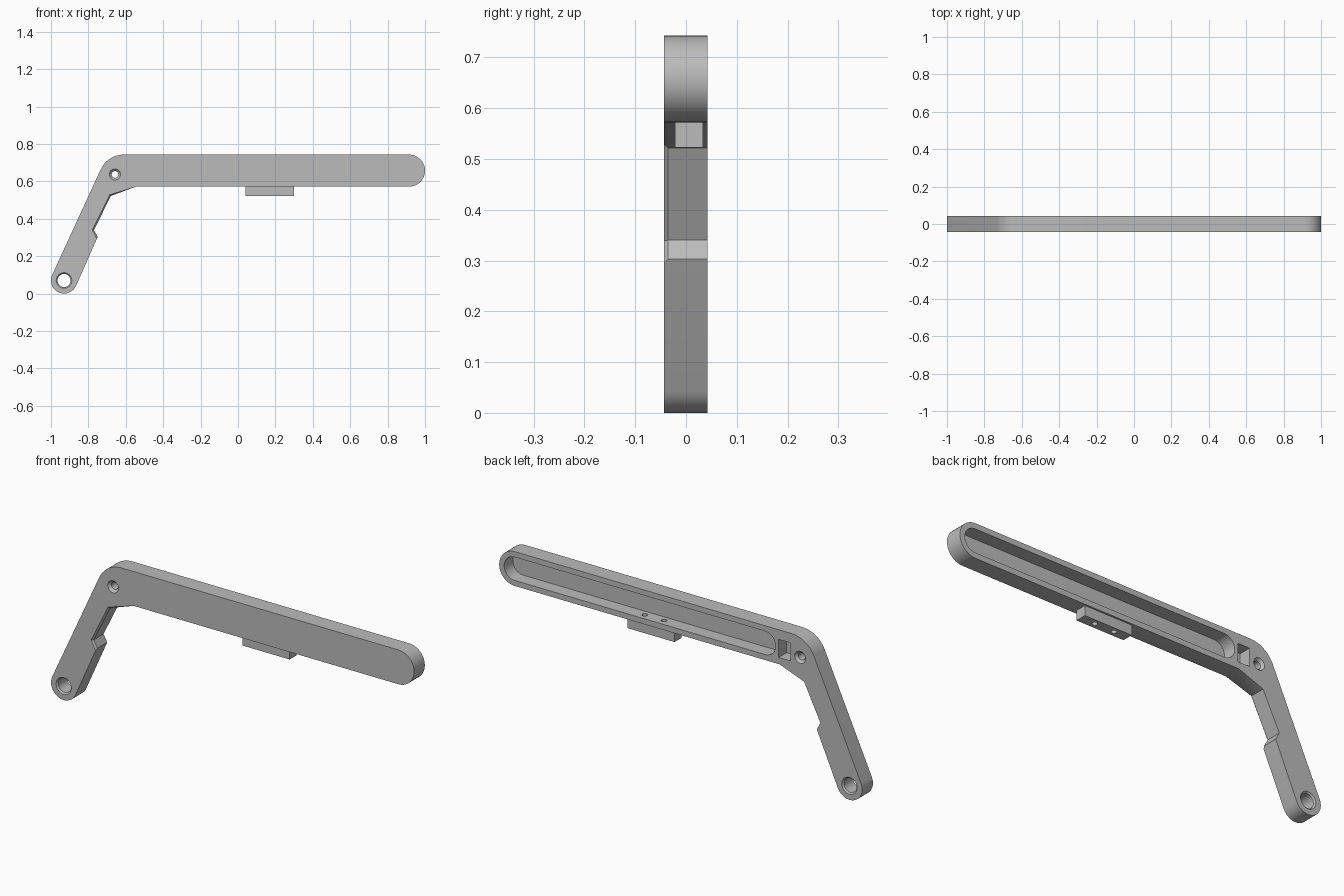
import bpy, bmesh
from math import cos, sin, radians
from mathutils import Vector, Matrix

cube = bpy.data.objects.get("Cube")
if cube:
    bpy.data.objects.remove(cube, do_unlink=True)

FRONT, BACK = -0.043, 0.042

grey = bpy.data.materials.new("plain grey")
grey.use_nodes = True
colour = (0.5, 0.5, 0.5, 1)
grey.diffuse_color = colour
grey.node_tree.nodes["Principled BSDF"].inputs["Base Color"].default_value = colour


def arc(x, z, r, start, end, steps=20):
    """Points on an arc in the XZ plane, angles in degrees."""
    angles = [radians(start + (end - start) * i / steps) for i in range(steps + 1)]
    return [(x + r * cos(a), z + r * sin(a)) for a in angles]


def make_object(name, bm):
    bmesh.ops.recalc_face_normals(bm, faces=bm.faces)
    mesh = bpy.data.meshes.new(name)
    bm.to_mesh(mesh)
    bm.free()
    obj = bpy.data.objects.new(name, mesh)
    bpy.context.collection.objects.link(obj)
    mesh.materials.append(grey)
    return obj


def plate(name, outline, y0, y1, chamfer=None):
    """Extrude an XZ outline; chamfer the front edges lying between chamfer points."""
    bm = bmesh.new()
    face = bm.faces.new([bm.verts.new((x, y0, z)) for x, z in outline])
    rim = list(face.edges)
    new = bmesh.ops.extrude_face_region(bm, geom=[face])["geom"]
    moved = [v for v in new if isinstance(v, bmesh.types.BMVert)]
    bmesh.ops.translate(bm, verts=moved, vec=(0, y1 - y0, 0))
    if not any(f.is_valid and all(abs(v.co.y - y0) < 1e-5 for v in f.verts) for f in bm.faces):
        bm.faces.new([e.verts[0] for e in rim])
    bmesh.ops.recalc_face_normals(bm, faces=bm.faces)
    if chamfer:
        pts = [Vector((x, y0, z)) for x, z in chamfer]
        edges = [e for e in bm.edges
                 if all(any((v.co - p).length < 1e-4 for p in pts) for v in e.verts)]
        bmesh.ops.bevel(bm, geom=edges, offset=0.008, segments=1, affect="EDGES")
    return make_object(name, bm)


def box(x0, x1, z0, z1):
    return [(x0, z0), (x1, z0), (x1, z1), (x0, z1)]


def cut(target, cutter):
    cutter.hide_render = True
    mod = target.modifiers.new(cutter.name, "BOOLEAN")
    mod.operation, mod.solver, mod.object = "DIFFERENCE", "EXACT", cutter
    bpy.context.view_layer.objects.active = target
    bpy.ops.object.modifier_apply(modifier=mod.name)
    bpy.data.objects.remove(cutter, do_unlink=True)


def hole(name, x, z, radius, mouth):
    """Through hole along Y that flares at both faces."""
    bm = bmesh.new()
    flare = mouth - radius
    stations = [(FRONT - 0.01, mouth + 0.01), (FRONT + flare, radius),
                (BACK - flare, radius), (BACK + 0.01, mouth + 0.01)]
    rings = [[bm.verts.new((px, y, pz)) for px, pz in arc(x, z, r, 0, 345, 23)]
             for y, r in stations]
    for a, b in zip(rings, rings[1:]):
        for i in range(len(a)):
            j = (i + 1) % len(a)
            bm.faces.new((a[i], a[j], b[j], b[i]))
    bm.faces.new(rings[0])
    bm.faces.new(rings[-1])
    return make_object(name, bm)


def pin(name, x, y, z0, z1, radius):
    bm = bmesh.new()
    bmesh.ops.create_cone(bm, cap_ends=True, segments=20, radius1=radius, radius2=radius,
                          depth=z1 - z0, matrix=Matrix.Translation((x, y, (z0 + z1) / 2)))
    return make_object(name, bm)


# Bent arm: long bar, rounded elbow and slanted leg with a stepped inner edge
inner = [(-0.75, 0.303), (-0.77, 0.34), (-0.68, 0.522), (-0.545, 0.572)]
outline = (arc(0.9145, 0.6575, 0.0855, -90, 90)
           + arc(-0.61, 0.606, 0.137, 90, 156)
           + arc(-0.93, 0.07, 0.07, 156, 336)
           + inner)
arm = plate("bent_arm", outline, FRONT, BACK, inner)

# Long rounded recess and small square socket, open to the back
slot = arc(0.9145, 0.6575, 0.058, -90, 90) + arc(-0.465, 0.6575, 0.058, 90, 270)
cut(arm, plate("slot_cutter", slot, -0.026, BACK + 0.02))
cut(arm, plate("socket_cutter", box(-0.605, -0.54, 0.605, 0.695), -0.02, BACK + 0.02))

# Pivot holes at the elbow and at the foot
cut(arm, hole("elbow_hole_cutter", -0.658, 0.637, 0.018, 0.03))
cut(arm, hole("foot_hole_cutter", -0.93, 0.07, 0.035, 0.042))

# Mounting tab under the bar
tab = plate("mounting_tab", box(0.04, 0.30, 0.523, 0.573), -0.022, 0.033)

# Two screw holes through the tab and the lower wall
for x in (0.117, 0.223):
    for part in (arm, tab):
        cut(part, pin("screw_cutter", x, 0.006, 0.50, 0.63, 0.013))

for part in (arm, tab):
    bpy.ops.object.select_all(action="DESELECT")
    part.select_set(True)
    bpy.context.view_layer.objects.active = part
    bpy.ops.object.shade_smooth_by_angle(angle=radians(30))
